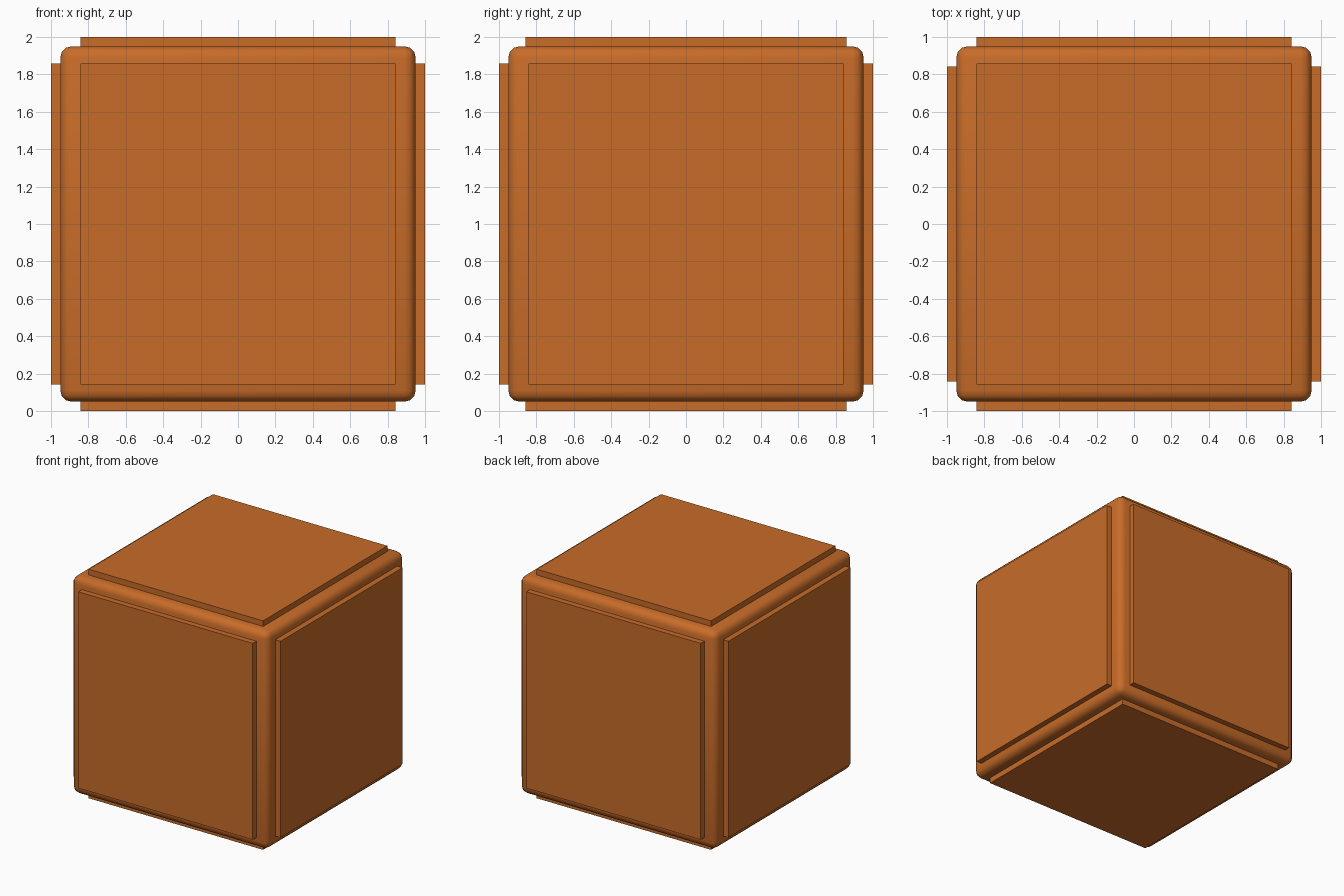
import bpy
from mathutils import Vector

if "Cube" in bpy.data.objects:
    bpy.data.objects.remove(bpy.data.objects["Cube"])

orange = bpy.data.materials.new("burnt orange")
orange.diffuse_color = (0.58, 0.15, 0.022, 1)
orange.use_nodes = True
orange.node_tree.nodes["Principled BSDF"].inputs["Base Color"].default_value = orange.diffuse_color


def box(name, center, size):
    bpy.ops.mesh.primitive_cube_add(size=1, location=center)
    ob = bpy.context.object
    ob.name = name
    ob.scale = size
    bpy.ops.object.transform_apply(location=False, rotation=False, scale=True)
    ob.data.materials.append(orange)
    return ob


# Rounded core block
core = box("core_block", (0, 0, 1), (1.9, 1.9, 1.9))
bevel = core.modifiers.new("rounded_edges", 'BEVEL')
bevel.width = 0.06
bevel.segments = 3
bpy.ops.object.modifier_apply(modifier=bevel.name)
bpy.ops.object.shade_smooth_by_angle(angle=0.7)

# Raised panel on each face: x and y pairs are slightly taller than wide,
# the top and bottom pair is slightly longer in y
W, L, INNER = 1.685, 1.715, 0.9
T = 1 - INNER
for axis, size, names in (
    (0, (T, W, L), ("left_panel", "right_panel")),
    (1, (W, T, L), ("front_panel", "back_panel")),
    (2, (W, L, T), ("bottom_panel", "top_panel")),
):
    for sign, name in zip((-1, 1), names):
        center = Vector((0, 0, 1))
        center[axis] += sign * (INNER + T / 2)
        box(name, center, size)
